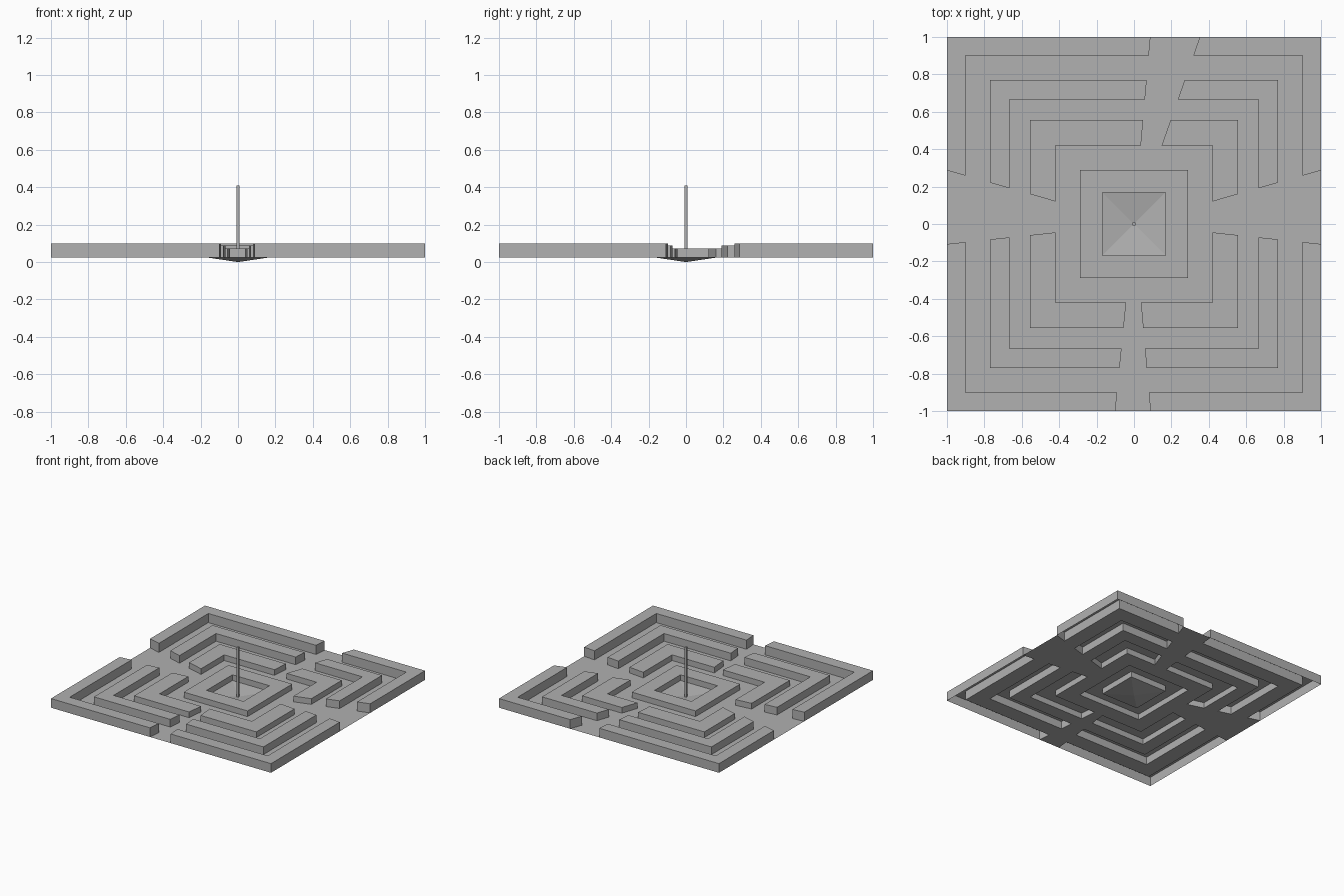
import bpy, bmesh

if "Cube" in bpy.data.objects:
    bpy.data.objects.remove(bpy.data.objects["Cube"])

GROUND = 0.025          # height of the path level
BASIN, BASIN_RIM = 0.168, 0.29
# rings: name, inner half-width, outer half-width, top height
RINGS = [("inner_hedge", 0.42, 0.555, 0.072),
         ("middle_hedge", 0.665, 0.77, 0.088),
         ("outer_hedge", 0.90, 1.0, 0.10)]
# path edges run radially: slope limits (low, high) on each side
NORTH, SOUTH, SIDE = (0.088, 0.352), (-0.1, 0.088), (-0.107, 0.287)

# Mid-grey stone
stone = bpy.data.materials.new("grey_stone")
stone.diffuse_color = (0.44, 0.44, 0.44, 1)
stone.use_nodes = True
stone.node_tree.nodes["Principled BSDF"].inputs["Base Color"].default_value = stone.diffuse_color


def ccw(pts):
    area = sum(p[0] * q[1] - q[0] * p[1] for p, q in zip(pts, pts[1:] + pts[:1]))
    return pts if area > 0 else pts[::-1]


def flat(bm, pts, z):
    """Upward-facing flat polygon."""
    return bm.faces.new([bm.verts.new((x, y, z)) for x, y in ccw(pts)])


def walls(bm, pts, z0, z1, inward=False):
    """Vertical walls around an outline."""
    pts = ccw(pts)[::-1] if inward else ccw(pts)
    for p, q in zip(pts, pts[1:] + pts[:1]):
        bm.faces.new([bm.verts.new(c) for c in
                      ((*p, z0), (*q, z0), (*q, z1), (*p, z1))])


def square(r):
    return [(-r, -r), (r, -r), (r, r), (-r, r)]


def frame(bm, a, b, z):
    """Flat square frame between half-widths a and b."""
    p, q = square(a), square(b)
    for i in range(4):
        j = (i + 1) % 4
        flat(bm, [p[i], p[j], q[j], q[i]], z)


def finish(bm, name):
    bmesh.ops.remove_doubles(bm, verts=bm.verts, dist=1e-5)
    mesh = bpy.data.meshes.new(name)
    bm.to_mesh(mesh)
    bm.free()
    mesh.materials.append(stone)
    ob = bpy.data.objects.new(name, mesh)
    bpy.context.collection.objects.link(ob)


# Hedge rings: four hollow L-shaped pieces each, cut by the radial paths
for name, a, b, top in RINGS:
    bm = bmesh.new()
    for sx in (-1, 1):
        for sy, cross in ((1, NORTH), (-1, SOUTH)):
            kx = cross[1] if sx > 0 else cross[0]
            ky = SIDE[1] if sy > 0 else SIDE[0]
            L = [(sx * a, a * ky), (sx * b, b * ky), (sx * b, sy * b),
                 (b * kx, sy * b), (a * kx, sy * a), (sx * a, sy * a)]
            walls(bm, L, GROUND, top)
            flat(bm, [L[0], L[1], L[2], L[5]], top)
            flat(bm, [L[2], L[3], L[4], L[5]], top)
    finish(bm, name)

# Ground: path frames between the rings, plus the openings through them
bm = bmesh.new()
edges = [BASIN_RIM] + [v for r in RINGS for v in r[1:3]]
for a, b in zip(edges[0:-1:2], edges[1::2]):
    frame(bm, a, b, GROUND)
for _, a, b, _ in RINGS:
    for s, (lo, hi) in ((1, NORTH), (-1, SOUTH)):
        flat(bm, [(a * lo, s * a), (a * hi, s * a), (b * hi, s * b), (b * lo, s * b)], GROUND)
    for s in (-1, 1):
        lo, hi = SIDE
        flat(bm, [(s * a, a * lo), (s * a, a * hi), (s * b, b * hi), (s * b, b * lo)], GROUND)
finish(bm, "ground")

# Low hollow wall around the centre
bm = bmesh.new()
walls(bm, square(BASIN_RIM), GROUND, 0.072)
walls(bm, square(BASIN), GROUND, 0.072, inward=True)
frame(bm, BASIN, BASIN_RIM, 0.072)
finish(bm, "centre_wall")

# Sunken pyramid-shaped basin
bm = bmesh.new()
rim = [bm.verts.new((x, y, GROUND)) for x, y in square(BASIN)]
apex = bm.verts.new((0, 0, 0))
for i in range(4):
    bm.faces.new((rim[i], rim[(i + 1) % 4], apex))
finish(bm, "basin")

# Slim square pole
bm = bmesh.new()
walls(bm, square(0.008), 0.001, 0.41)
flat(bm, square(0.008), 0.41)
finish(bm, "pole")
